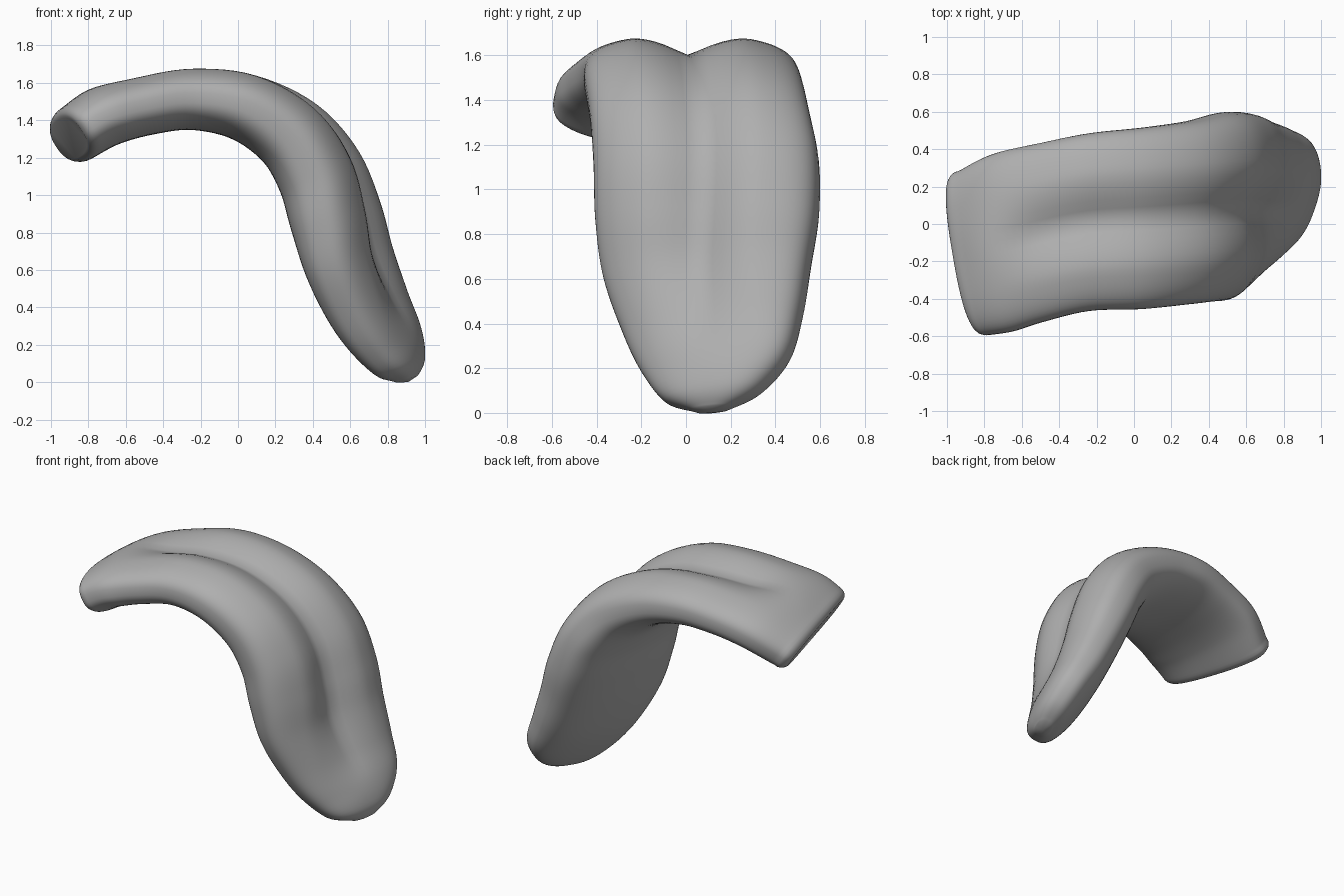
import bpy, bmesh, math
from mathutils import Vector

if "Cube" in bpy.data.objects:
    bpy.data.objects.remove(bpy.data.objects["Cube"])

# Stations from root to tip: x, y, z, half width, half thickness, groove depth, roll (deg), shear
STATIONS = [
    (-.855, -.155, 1.335, .44, .158, 0, 0, -.08),
    (-.70, -.10, 1.425, .475, .165, 0, 0, -.05),
    (-.49, -.045, 1.485, .48, .165, .07, 0, 0),
    (-.24, .01, 1.52, .475, .172, .10, 0, 0),
    (.04, .03, 1.475, .485, .19, .10, 0, 0),
    (.285, .06, 1.33, .49, .212, .10, 3, 0),
    (.44, .09, 1.12, .505, .225, .10, 7, 0),
    (.525, .095, .88, .505, .222, .10, 11, 0),
    (.597, .095, .64, .475, .20, .085, 15, 0),
    (.70, .12, .40, .415, .175, .04, 18, 0),
    (.81, .14, .21, .34, .143, 0, 20, 0),
    (.88, .125, .08, .225, .105, 0, 20, 0),
    (.905, .115, .015, .08, .05, 0, 20, 0),
]
STEPS = 6
SIDES = 72


def spline(i, t):
    """Smooth interpolation of every station value."""
    last = len(STATIONS) - 1
    rows = [STATIONS[min(max(i + k, 0), last)] for k in (-1, 0, 1, 2)]
    return [b + .5 * t * (c - a + t * (2 * a - 5 * b + 4 * c - d + t * (3 * (b - c) + d - a)))
            for a, b, c, d in zip(*rows)]


def power(value, exponent):
    return math.copysign(abs(value) ** exponent, value)


def section(row, tangent, inset=0.0, push=0.0):
    """Rounded slab outline with a central groove on its outer side."""
    x, y, z, wide, thick, groove, roll, shear = row
    roll = math.radians(roll)
    side = Vector((0, 1, 0))
    normal = tangent.cross(side)
    across = side * math.cos(roll) + normal * math.sin(roll)
    out = normal * math.cos(roll) - side * math.sin(roll)
    centre = Vector((x, y, z)) + tangent * push
    wide, thick = wide - inset * 1.5, thick - inset
    points = []
    for k in range(SIDES):
        a = math.tau * k / SIDES
        u = power(math.cos(a), .83) * wide
        v = power(math.sin(a), .75) * thick
        if v > 0:
            v -= groove * max(0, 1 - math.hypot(u, .015) / .27) ** 1.6
        points.append(centre + across * u + out * v + tangent * shear * u / wide)
    return points


rows = [spline(i, k / STEPS) for i in range(len(STATIONS) - 1) for k in range(STEPS)]
rows.append(list(STATIONS[-1]))
places = [Vector(r[:3]) for r in rows]
tangents = []
for i in range(len(rows)):
    step = places[min(i + 2, len(rows) - 1)] - places[max(i - 2, 0)]
    step.y = 0
    tangents.append(step.normalized())

# Rounded rim of the cut root, then the body
loops = [section(rows[0], tangents[0], .045 * (1 - math.sin(a)), -.06 * math.cos(a))
         for a in (0, .3, .6, .9, 1.2)]
loops += [section(r, t) for r, t in zip(rows, tangents)]

bm = bmesh.new()
rings = [[bm.verts.new(p) for p in loop] for loop in loops]
for lower, upper in zip(rings, rings[1:]):
    for k in range(SIDES):
        n = (k + 1) % SIDES
        bm.faces.new((lower[k], lower[n], upper[n], upper[k]))
bm.faces.new(rings[0])
tip = bm.verts.new(places[-1] + tangents[-1] * .015)
for k in range(SIDES):
    bm.faces.new((rings[-1][k], rings[-1][(k + 1) % SIDES], tip))
bmesh.ops.recalc_face_normals(bm, faces=bm.faces)

mesh = bpy.data.meshes.new("tongue")
bm.to_mesh(mesh)
bm.free()
tongue = bpy.data.objects.new("tongue", mesh)
bpy.context.collection.objects.link(tongue)

# Plain grey surface
grey = bpy.data.materials.new("plain grey")
grey.use_nodes = True
colour = (.43, .43, .43, 1)
grey.diffuse_color = colour
grey.node_tree.nodes["Principled BSDF"].inputs["Base Color"].default_value = colour
mesh.materials.append(grey)

bpy.context.view_layer.objects.active = tongue
tongue.select_set(True)
bpy.ops.object.shade_smooth_by_angle(angle=math.radians(50))
